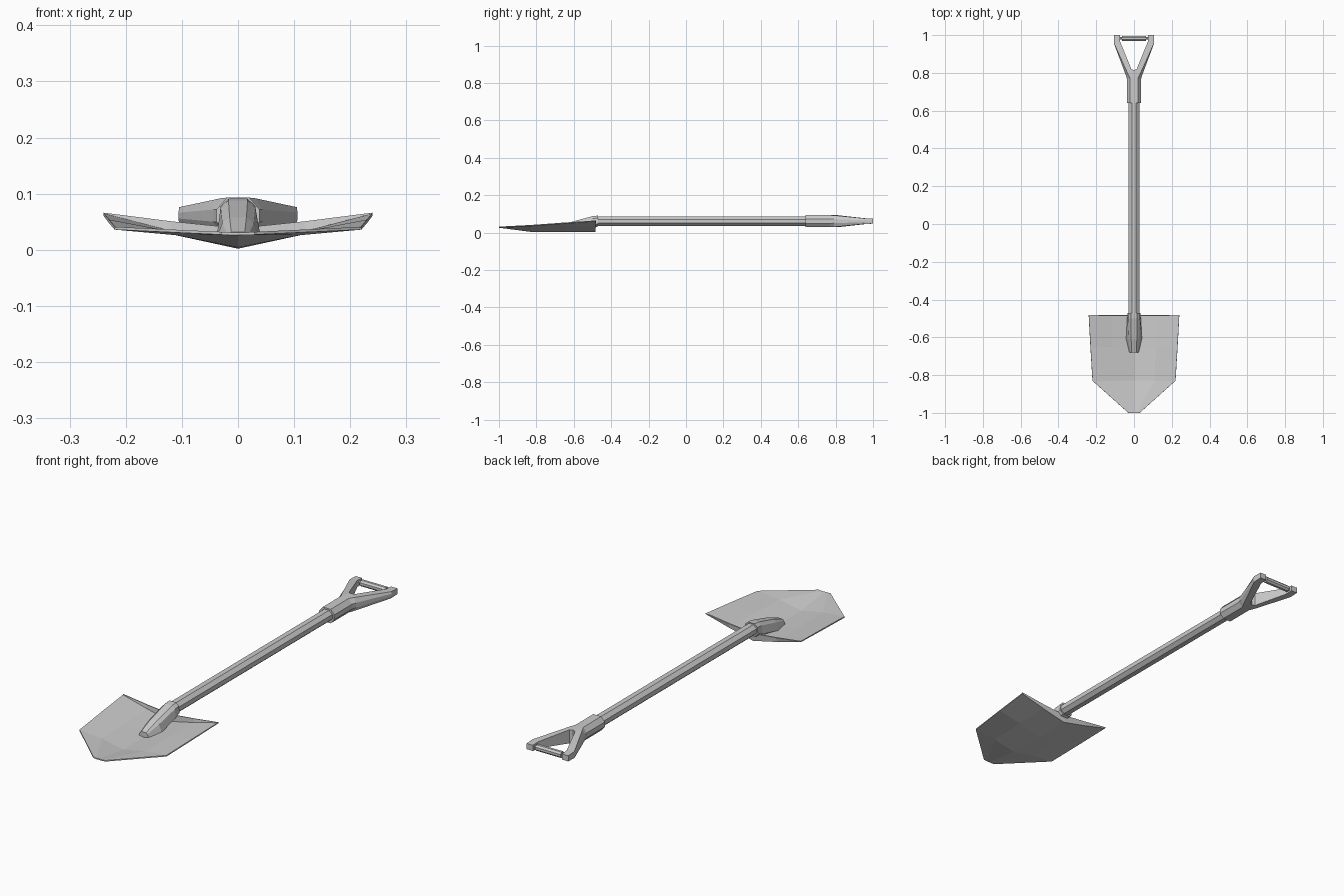
import bpy, bmesh, math

if "Cube" in bpy.data.objects:
    bpy.data.objects.remove(bpy.data.objects["Cube"])


def make_object(name, verts, faces):
    mesh = bpy.data.meshes.new(name)
    mesh.from_pydata(verts, [], faces)
    obj = bpy.data.objects.new(name, mesh)
    bpy.context.collection.objects.link(obj)
    return obj


def loft(name, rings):
    """Skin closed rings of equal length and cap both ends."""
    n = len(rings[0])
    verts = [p for r in rings for p in r]
    faces = [(k * n + i, k * n + (i + 1) % n, (k + 1) * n + (i + 1) % n, (k + 1) * n + i)
             for k in range(len(rings) - 1) for i in range(n)]
    faces += [tuple(range(n)), tuple(range(len(verts) - n, len(verts)))]
    obj = make_object(name, verts, faces)
    bm = bmesh.new()
    bm.from_mesh(obj.data)
    bmesh.ops.recalc_face_normals(bm, faces=bm.faces)
    bm.to_mesh(obj.data)
    bm.free()
    return obj


def octagon(rx, rz):
    k = math.cos(math.pi / 8)
    return [(rx / k * math.cos(a), rz / k * math.sin(a))
            for a in (math.pi / 8 + i * math.pi / 4 for i in range(8))]


AXIS_Z = 0.061

# Dished blade: y, half width, centre z, mid z, edge z
stations = [
    (-1.0, 0.03, 0.026, 0.026, 0.027),
    (-0.83, 0.22, 0.004, 0.026, 0.036),
    (-0.65, 0.231, 0.002, 0.027, 0.049),
    (-0.485, 0.24, 0.003, 0.030, 0.061),
]
verts = []
for y, w, zc, zm, ze in stations:
    verts += [(w * f, y, z) for f, z in zip((-1, -.5, 0, .5, 1), (ze, zm, zc, zm, ze))]
# Upright flange along the back edge of the blade
verts += [(x, -0.482, z) for x, z in
          ((-0.24, 0.065), (-0.12, 0.05), (0, 0.038), (0.12, 0.05), (0.24, 0.065))]
faces = [(r * 5 + c, r * 5 + c + 1, r * 5 + c + 6, r * 5 + c + 5)
         for r in range(4) for c in range(4)]
blade = make_object("blade", verts, faces)
sheet = blade.modifiers.new("thickness", 'SOLIDIFY')
sheet.thickness = 0.005
sheet.offset = 1

# Socket tapering onto the blade: y, top (half width, z), shoulder, base, bottom
socket = [
    (-0.47, (.017, .091), (.031, .078), (.034, .048), (.018, .033)),
    (-0.50, (.017, .088), (.031, .075), (.036, .038), (.018, .022)),
    (-0.61, (.015, .058), (.028, .047), (.042, .014), (.015, .007)),
    (-0.68, (.012, .032), (.018, .026), (.025, .012), (.010, .006)),
]
loft("blade_socket", [[(w, y, z) for w, z in prof] + [(-w, y, z) for w, z in reversed(prof)]
                      for y, *prof in socket])

# Octagonal shaft
loft("shaft", [[(x, y, AXIS_Z + z) for x, z in octagon(.028, .025)] for y in (-0.5, 0.68)])

# Forked handle, right half: outer (x, y), inner (x, y), edge chamfer, half height
fork = [
    ((.038, .64), (0, .64), .018, .032),
    ((.038, .77), (0, .815), .018, .032),
    ((.044, .79), (.014, .82), .014, .031),
    ((.106, .955), (.073, .965), .001, .015),
    ((.106, 1.0), (.073, 1.0), .001, .013),
]
rings = []
for (ox, oy), (ix, iy), c, h in fork:
    rings.append([(ox - c, oy, AXIS_Z + h), (ox, oy, AXIS_Z + h * .35),
                  (ox, oy, AXIS_Z - h * .35), (ox - c, oy, AXIS_Z - h),
                  (ix, iy, AXIS_Z - h), (ix, iy, AXIS_Z + h)])
handle = loft("forked_handle", rings)
bm = bmesh.new()
bm.from_mesh(handle.data)
bmesh.ops.delete(bm, geom=[f for f in bm.faces if all(abs(v.co.x) < 1e-5 for v in f.verts)],
                 context='FACES')
bm.to_mesh(handle.data)
bm.free()
handle.modifiers.new("mirror", 'MIRROR')

# Cross grip and the thin pin holding it
for name, r, half in (("grip_bar", .0135, .064), ("grip_pin", .006, .08)):
    loft(name, [[(x, 0.983 + a, AXIS_Z + b) for a, b in octagon(r, r)] for x in (-half, half)])
